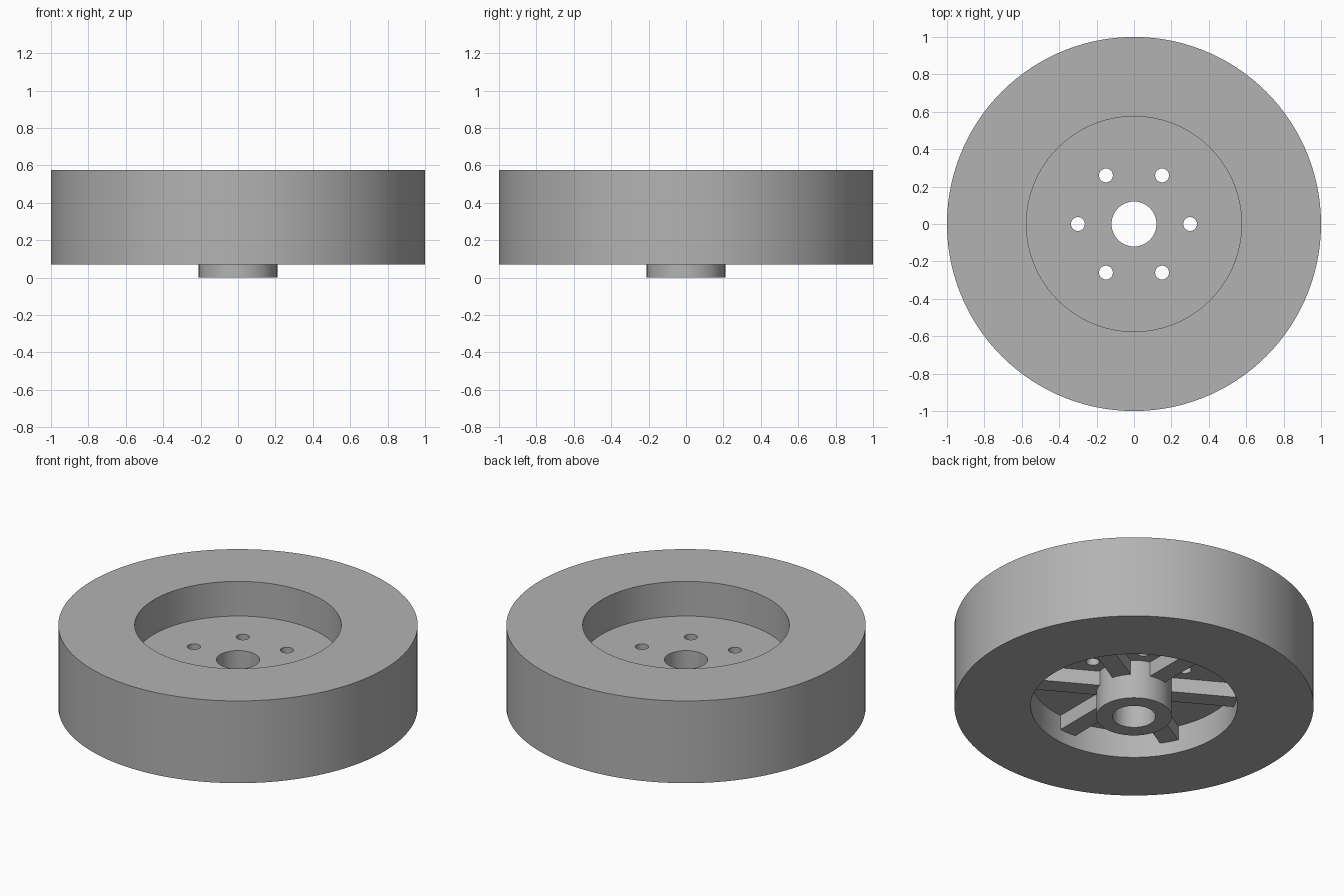
import bpy
import bmesh
import math
from mathutils import Matrix

default = bpy.data.objects.get("Cube")
if default:
    bpy.data.objects.remove(default)

# Main dimensions
SEGMENTS = 120
RIM_BOTTOM, RIM_TOP = 0.07, 0.575
RIM_R, INNER_R = 1.0, 0.575
PLATE_BOTTOM, PLATE_TOP = 0.24, 0.362
HUB_R, BORE_R = 0.21, 0.12
SPOKE_BOTTOM, SPOKE_WIDTH = 0.15, 0.108
HOLE_R, HOLE_CIRCLE = 0.037, 0.3

grey = bpy.data.materials.new("plain grey")
grey.use_nodes = True
colour = (0.45, 0.45, 0.45, 1)
grey.diffuse_color = colour
grey.node_tree.nodes["Principled BSDF"].inputs["Base Color"].default_value = colour


def add_object(name, bm):
    bmesh.ops.recalc_face_normals(bm, faces=bm.faces)
    mesh = bpy.data.meshes.new(name)
    bm.to_mesh(mesh)
    bm.free()
    mesh.materials.append(grey)
    obj = bpy.data.objects.new(name, mesh)
    bpy.context.collection.objects.link(obj)
    return obj


def select_only(obj):
    bpy.ops.object.select_all(action='DESELECT')
    obj.select_set(True)
    bpy.context.view_layer.objects.active = obj


def tube(name, inner, outer, bottom, top):
    """Closed ring with a rectangular section, spun about z."""
    bm = bmesh.new()
    section = [(inner, bottom), (outer, bottom), (outer, top), (inner, top)]
    verts = [bm.verts.new((r, 0, z)) for r, z in section]
    edges = [bm.edges.new((verts[i], verts[i - 1])) for i in range(len(verts))]
    bmesh.ops.spin(bm, geom=verts + edges, cent=(0, 0, 0), axis=(0, 0, 1),
                   angle=math.tau, steps=SEGMENTS, use_merge=True)
    bmesh.ops.remove_doubles(bm, verts=bm.verts, dist=0.0001)
    return add_object(name, bm)


# Rim, web plate and hub
rim = tube("wheel_rim", INNER_R, RIM_R, RIM_BOTTOM, RIM_TOP)
plate = tube("web_plate", BORE_R, INNER_R, PLATE_BOTTOM, PLATE_TOP)
hub = tube("hub", BORE_R, HUB_R, 0, PLATE_BOTTOM)

# Ring of bolt holes through the plate
bm = bmesh.new()
for i in range(6):
    place = (Matrix.Rotation(math.radians(60 * i), 4, 'Z')
             @ Matrix.Translation((HOLE_CIRCLE, 0, PLATE_TOP)))
    bmesh.ops.create_cone(bm, cap_ends=True, segments=32, radius1=HOLE_R,
                          radius2=HOLE_R, depth=1, matrix=place)
cutter = add_object("hole_cutter", bm)
cutter.hide_render = True
cut = plate.modifiers.new("bolt holes", 'BOOLEAN')
cut.operation = 'DIFFERENCE'
cut.solver = 'EXACT'
cut.object = cutter
select_only(plate)
bpy.ops.object.modifier_apply(modifier=cut.name)
bpy.data.objects.remove(cutter)

for part in (rim, plate, hub):
    select_only(part)
    bpy.ops.object.shade_smooth_by_angle(angle=math.radians(30))

# Stiffening spokes under the plate, between the holes
inner_end, outer_end = HUB_R - 0.02, INNER_R + 0.01
height = PLATE_BOTTOM - SPOKE_BOTTOM + 0.01
for i in range(6):
    bm = bmesh.new()
    size = Matrix.Diagonal((outer_end - inner_end, SPOKE_WIDTH, height, 1))
    offset = Matrix.Translation(((inner_end + outer_end) / 2, 0,
                                 SPOKE_BOTTOM + height / 2))
    turn = Matrix.Rotation(math.radians(30 + 60 * i), 4, 'Z')
    bmesh.ops.create_cube(bm, size=1, matrix=turn @ offset @ size)
    add_object(f"spoke_{i + 1}", bm)
